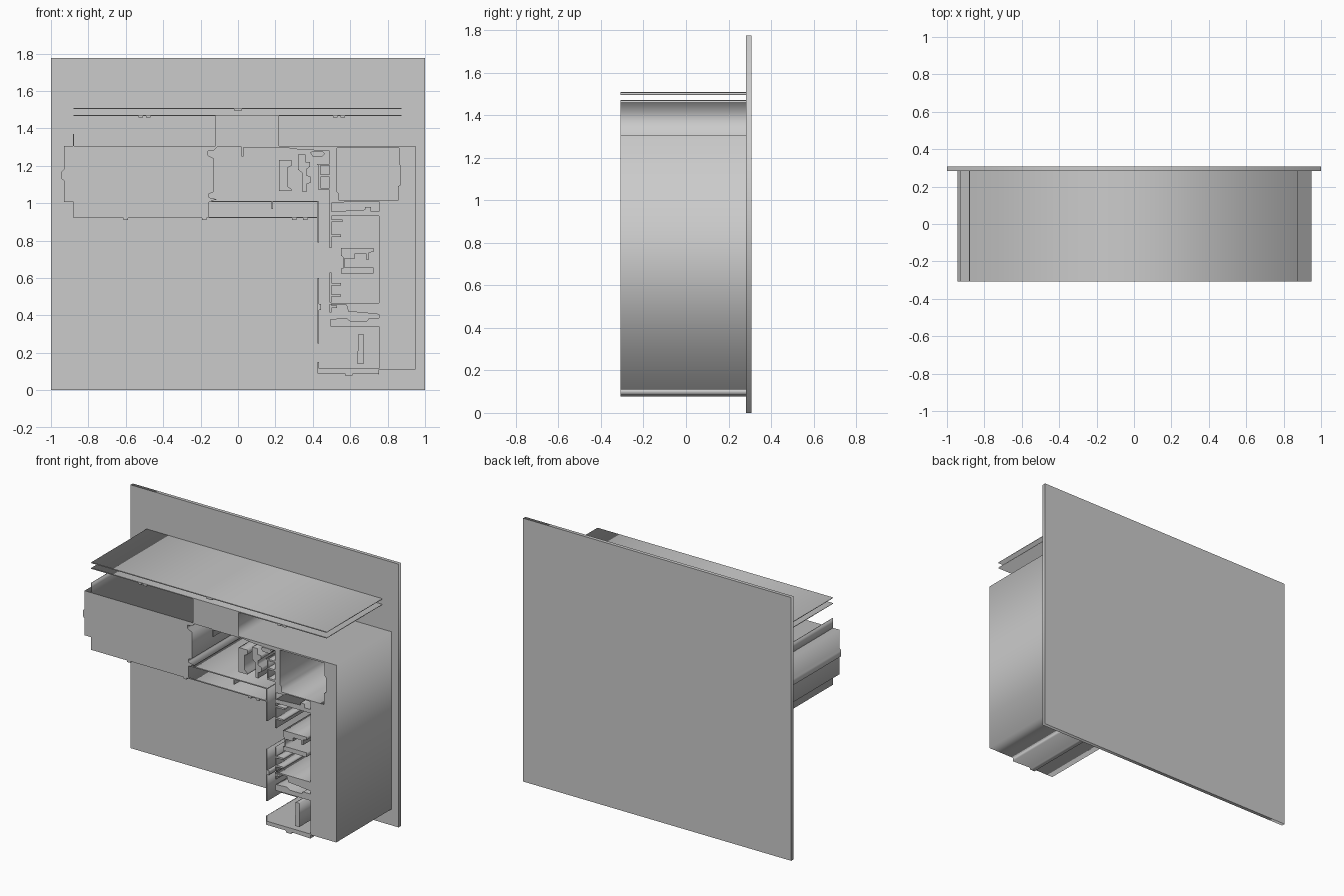
import bpy

Y0, Y1, BACK = -0.307, 0.283, 0.307


def prism(name, outline, holes=(), y0=Y0, y1=Y1):
    """Filled XZ profile (with holes) extruded along y."""
    cu = bpy.data.curves.new(name, 'CURVE')
    cu.dimensions = '2D'
    cu.fill_mode = 'BOTH'
    cu.extrude = (y1 - y0) / 2
    for loop in (outline, *holes):
        sp = cu.splines.new('POLY')
        sp.points.add(len(loop) - 1)
        for p, (x, z) in zip(sp.points, loop):
            p.co = (x, z, 0, 1)
        sp.use_cyclic_u = True
    ob = bpy.data.objects.new(name, cu)
    ob.rotation_euler = (1.5707963, 0, 0)
    ob.location.y = (y0 + y1) / 2
    bpy.context.collection.objects.link(ob)
    bpy.ops.object.select_all(action='DESELECT')
    ob.select_set(True)
    bpy.context.view_layer.objects.active = ob
    bpy.ops.object.convert(target='MESH')
    return bpy.context.object


def box(name, xa, xb, za, zb, y0=Y0, y1=Y1):
    return prism(name, [(xa, za), (xb, za), (xb, zb), (xa, zb)], (), y0, y1)


# Backing slab
box("base_slab", -1, 1, 0, 1.775, Y1, BACK)

# Main mass: left block, raised centre, right leg, with one enclosed room
prism("main_block", [
    (-0.93, 1.305), (-0.12, 1.305), (-0.12, 1.466), (-0.88, 1.466), (-0.88, 1.472),
    (0.875, 1.472), (0.875, 1.466), (0.22, 1.466), (0.22, 1.305), (0.948, 1.305),
    (0.948, 0.11), (0.755, 0.11), (0.755, 1.008), (0.57, 1.008), (0.56, 1.0),
    (0.49, 1.0), (0.49, 1.28), (0.34, 1.285), (0.25, 1.297), (0.03, 1.297),
    (0.03, 1.25), (0.02, 1.25), (0.02, 1.3), (-0.11, 1.3), (-0.13, 1.28),
    (-0.16, 1.28), (-0.16, 1.255), (-0.13, 1.24), (-0.13, 1.06), (-0.155, 1.05),
    (-0.155, 1.03), (-0.11, 1.02), (-0.155, 1.01), (-0.155, 0.92), (-0.88, 0.92),
    (-0.88, 1.005), (-0.93, 1.005), (-0.93, 1.12), (-0.943, 1.13), (-0.943, 1.17),
    (-0.93, 1.18)],
    [[(0.53, 1.295), (0.86, 1.295), (0.86, 1.21), (0.87, 1.2), (0.87, 1.1),
      (0.855, 1.09), (0.855, 1.015), (0.54, 1.015), (0.54, 1.05), (0.53, 1.06)]])

# Floating roof sheet and corner fin
box("roof_sheet", -0.88, 0.875, 1.504, 1.51)
box("corner_fin", -0.883, -0.877, 1.305, 1.37)

# Small ribs under the sheets and lower edges
for i, (x, z) in enumerate([(-0.52, 1.462), (-0.48, 1.462), (0.52, 1.462), (0.56, 1.462),
                            (-0.01, 1.5), (0.01, 1.5), (-0.6, 0.915), (-0.18, 0.915),
                            (0.3, 0.915), (0.36, 0.915)]):
    box(f"rib_{i}", x - 0.012, x + 0.012, z - 0.005, z + 0.006)

# Corridor: floor, ceiling and thin end walls
box("corridor_floor", -0.155, 0.43, 0.92, 0.927)
box("corridor_ceiling", -0.155, 0.43, 1.005, 1.012)
box("ceiling_lip", 0.18, 0.187, 0.97, 1.005)
for i, (a, b) in enumerate([(0.79, 1.005), (0.44, 0.6), (0.25, 0.44)]):
    box(f"passage_wall_{i}", 0.425, 0.433, a, b)
box("passage_wall_step", 0.433, 0.445, 0.43, 0.46)

# Upper room fittings
prism("cabinet", [(0.22, 1.065), (0.285, 1.065), (0.285, 1.075), (0.265, 1.09),
                  (0.265, 1.19), (0.285, 1.2), (0.285, 1.23), (0.22, 1.23)])
prism("partition", [(0.32, 1.26), (0.36, 1.26), (0.36, 1.22), (0.385, 1.22), (0.385, 1.195),
                    (0.365, 1.18), (0.365, 1.15), (0.39, 1.14), (0.39, 1.11), (0.365, 1.1),
                    (0.365, 1.06), (0.345, 1.06), (0.345, 1.16), (0.32, 1.18)])
prism("round_fitting", [(0.385, 1.27), (0.4, 1.28), (0.45, 1.28), (0.465, 1.265),
                        (0.45, 1.25), (0.4, 1.25)])
prism("ledge_stack", [(0.42, 1.21), (0.49, 1.21), (0.49, 1.2), (0.43, 1.2)])
for z in (1.14, 1.07):
    box("ledge", 0.43, 0.49, z, z + 0.012)
box("ledge_post", 0.43, 0.44, 1.08, 1.21)

# Inner wall fragments beside the leg rooms, with short shelves
for i, (a, b) in enumerate([(0.76, 1.0), (0.47, 0.63), (0.415, 0.46)]):
    box(f"room_wall_{i}", 0.49, 0.5, a, b)
for i, (x, z) in enumerate([(0.56, 0.9), (0.55, 0.82), (0.55, 0.56), (0.55, 0.5), (0.53, 0.44)]):
    box(f"room_shelf_{i}", 0.5, x, z, z + 0.012)

# Floors between the leg rooms
prism("upper_divider", [(0.5, 0.93), (0.755, 0.93), (0.755, 0.955), (0.71, 0.955),
                        (0.71, 0.98), (0.68, 0.98), (0.68, 0.965), (0.5, 0.955)])
prism("middle_divider", [(0.5, 0.465), (0.755, 0.465), (0.755, 0.405), (0.66, 0.415),
                         (0.59, 0.42), (0.58, 0.455), (0.5, 0.458)])
prism("lower_divider", [(0.495, 0.34), (0.755, 0.34), (0.755, 0.385), (0.7, 0.385),
                        (0.69, 0.37), (0.6, 0.37), (0.58, 0.385), (0.495, 0.38)])
prism("leg_floor", [(0.425, 0.15), (0.425, 0.09), (0.57, 0.09), (0.575, 0.077),
                    (0.61, 0.077), (0.615, 0.09), (0.755, 0.085), (0.755, 0.115),
                    (0.433, 0.115), (0.433, 0.15)])

# Furniture in the leg rooms
prism("bench", [(0.55, 0.76), (0.725, 0.76), (0.725, 0.74), (0.7, 0.735), (0.7, 0.7),
                (0.685, 0.7), (0.685, 0.73), (0.625, 0.73), (0.625, 0.705), (0.57, 0.705),
                (0.57, 0.655), (0.725, 0.655), (0.725, 0.625), (0.55, 0.625),
                (0.55, 0.65), (0.562, 0.65), (0.562, 0.71), (0.55, 0.72)])
prism("lower_panel", [(0.64, 0.14), (0.672, 0.14), (0.672, 0.3), (0.645, 0.3),
                      (0.645, 0.22), (0.64, 0.21)])
